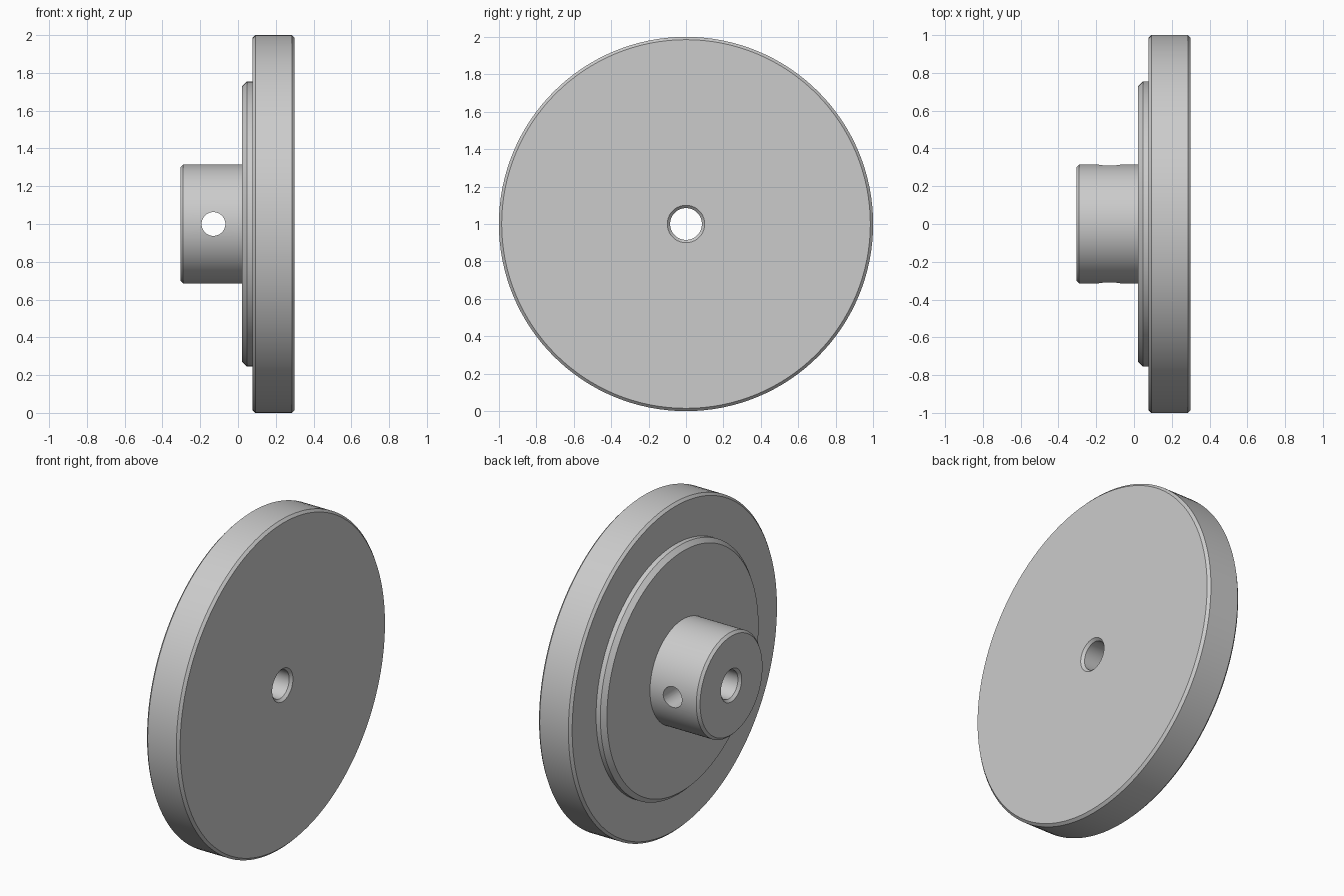
import bpy
import bmesh
from math import radians, tau
from mathutils import Matrix, Vector

cube = bpy.data.objects.get("Cube")
if cube:
    bpy.data.objects.remove(cube, do_unlink=True)

SEGMENTS = 128
AXIS_Z = 1.0

# Single grey metal
metal = bpy.data.materials.new("grey_metal")
metal.use_nodes = True
colour = (0.6, 0.6, 0.6, 1)
metal.diffuse_color = colour
metal.node_tree.nodes["Principled BSDF"].inputs["Base Color"].default_value = colour


def add_object(name, bm):
    mesh = bpy.data.meshes.new(name)
    bmesh.ops.recalc_face_normals(bm, faces=bm.faces)
    bm.to_mesh(mesh)
    bm.free()
    obj = bpy.data.objects.new(name, mesh)
    obj.location.z = AXIS_Z
    bpy.context.collection.objects.link(obj)
    return obj


def revolve(name, profile):
    """Turn a closed (x, radius) outline about the x axis."""
    bm = bmesh.new()
    verts = [bm.verts.new((x, 0, r)) for x, r in profile]
    edges = [bm.edges.new((a, b)) for a, b in zip(verts, verts[1:] + verts[:1])]
    bmesh.ops.spin(bm, geom=verts + edges, cent=(0, 0, 0), axis=(1, 0, 0),
                   angle=tau, steps=SEGMENTS, use_merge=True)
    bmesh.ops.remove_doubles(bm, verts=bm.verts, dist=1e-5)
    return add_object(name, bm)


# Outline: bore, chamfered hub, raised step, outer disc
bevel = 0.015
back, front = -0.305, 0.30
bore, hub, step, disc = 0.085, 0.315, 0.755, 1.0
step_x, disc_x = 0.022, 0.077
wheel = revolve("hubbed_wheel", [
    (back + bevel, bore), (back, bore + bevel),
    (back, hub - bevel), (back + bevel, hub),
    (step_x, hub), (step_x, step - 0.026),
    (step_x + 0.026, step), (disc_x, step),
    (disc_x, disc - bevel), (disc_x + bevel, disc),
    (front - bevel, disc), (front, disc - bevel),
    (front, bore + bevel), (front - bevel, bore),
])
wheel.data.materials.append(metal)

# Cross hole through both sides of the hub
bm = bmesh.new()
turn = Matrix.Translation(Vector((-0.13, 0, 0))) @ Matrix.Rotation(radians(90), 4, "X")
bmesh.ops.create_cone(bm, cap_ends=True, segments=48, radius1=0.063,
                      radius2=0.063, depth=1, matrix=turn)
cutter = add_object("cross_hole_cutter", bm)
cutter.data.materials.append(metal)
cutter.hide_render = True

cut = wheel.modifiers.new("cross_hole", "BOOLEAN")
cut.operation = "DIFFERENCE"
cut.solver = "EXACT"
cut.object = cutter

bpy.ops.object.select_all(action="DESELECT")
wheel.select_set(True)
bpy.context.view_layer.objects.active = wheel
bpy.ops.object.modifier_apply(modifier=cut.name)
bpy.data.objects.remove(cutter, do_unlink=True)
bpy.ops.object.shade_smooth_by_angle(angle=radians(30))
